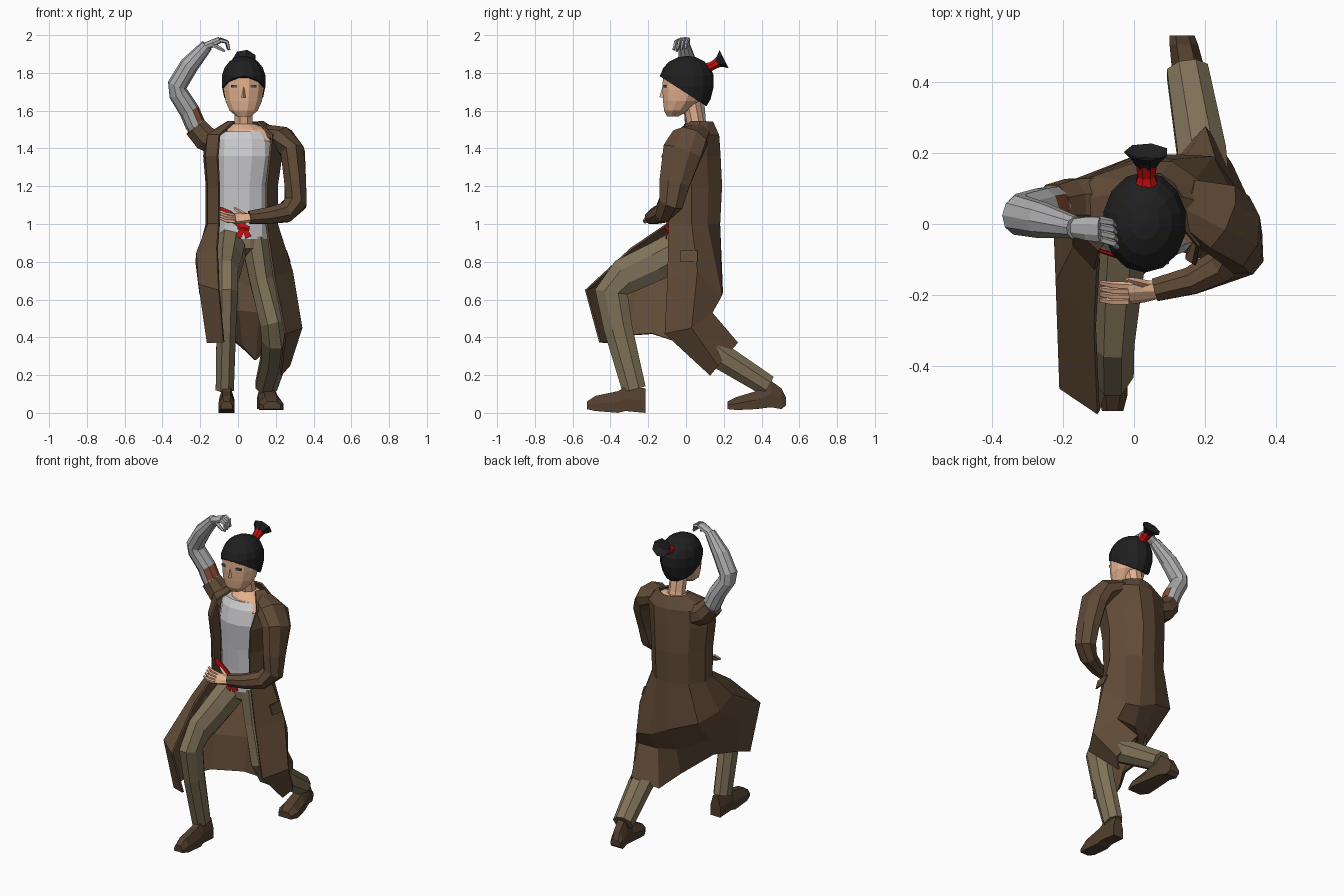
import bpy, bmesh, math
from mathutils import Vector as V


def material(name, r, g, b):
    m = bpy.data.materials.new(name)
    m.diffuse_color = (r, g, b, 1)
    return m


COAT = material("coat brown", .118, .069, .038)
PANTS = material("trouser khaki", .215, .168, .098)
SHIRT = material("shirt pale grey", .60, .60, .62)
SKIN = material("skin", .77, .44, .275)
HAIR = material("hair black", .014, .014, .015)
METAL = material("arm grey", .42, .42, .43)
RED = material("sash red", .55, .004, .004)
SHOE = material("shoe brown", .085, .05, .028)
RUST = material("rust patch", .27, .075, .04)
EYE = material("eye dark", .08, .08, .085)


def finish(name, bm, *mats):
    bmesh.ops.recalc_face_normals(bm, faces=bm.faces)
    me = bpy.data.meshes.new(name)
    bm.to_mesh(me)
    bm.free()
    ob = bpy.data.objects.new(name, me)
    bpy.context.collection.objects.link(ob)
    for m in mats:
        me.materials.append(m)
    return ob


def skin(name, rings, mat, closed=True):
    """Join point rows with quads; closed rows become capped tubes."""
    bm = bmesh.new()
    rows = [[bm.verts.new(p) for p in r] for r in rings]
    n = len(rows[0])
    for a, b in zip(rows, rows[1:]):
        for i in range(n if closed else n - 1):
            j = (i + 1) % n
            bm.faces.new((a[i], a[j], b[j], b[i]))
    if closed:
        bm.faces.new(rows[0])
        bm.faces.new(rows[-1])
    return finish(name, bm, mat)


def tube(name, path, mat, ref=(1, 0, 0), sides=8):
    """path: (x, y, z, radius along ref, other radius)"""
    pts = [V(p[:3]) for p in path]
    rings = []
    for i, p in enumerate(path):
        t = (pts[min(i + 1, len(pts) - 1)] - pts[max(i - 1, 0)]).normalized()
        a = V(ref)
        a = (a - t * a.dot(t)).normalized()
        b = t.cross(a)
        rings.append([pts[i] + a * p[3] * math.cos(k) + b * p[4] * math.sin(k)
                      for k in [math.tau * (s + .5) / sides for s in range(sides)]])
    return skin(name, rings, mat)


def loft(name, rows, mat, sides=12):
    """rows: (z, centre x, centre y, radius x, radius y)"""
    return skin(name, [[(cx + rx * math.cos(k), cy + ry * math.sin(k), z)
                        for k in [math.tau * (s + .5) / sides for s in range(sides)]]
                       for z, cx, cy, rx, ry in rows], mat)


def shoe(name, rows):
    """rows: (y, centre x, half width, bottom, top)"""
    skin(name, [[(c - w, y, b), (c + w, y, b), (c + w, y, (b + t) / 2), (c + w * .5, y, t),
                 (c - w * .5, y, t), (c - w, y, (b + t) / 2)] for y, c, w, b, t in rows], SHOE)


def hand(name, wrist, knuckle, mid, tip, spread, thumb, mat):
    w, k, m, t, s = V(wrist), V(knuckle), V(mid), V(tip), V(spread)
    tube(name + "_palm", [(*w, .028, .022), (*w.lerp(k, .5), .036, .02), (*k, .038, .016)], mat, spread)
    for i in range(4):
        o = s * (i - 1.5) * .019
        tube(f"{name}_finger_{i + 1}", [(*(k + o), .011, .011), (*(m + o * 1.1), .01, .01),
                                        (*(t + o * 1.15), .007, .007)], mat, spread, 5)
    base = w.lerp(k, .4) + s * .025
    tube(name + "_thumb", [(*base, .013, .012), (*base.lerp(V(thumb), .6), .011, .01),
                           (*thumb, .006, .006)], mat, (.3, .5, .8), 5)


# legs: bent front leg and stretched back leg
tube("front_trouser_leg", [(-.035, .03, .90, .09, .11), (-.05, -.16, .80, .078, .108),
     (-.06, -.32, .725, .066, .105), (-.06, -.395, .64, .064, .095), (-.062, -.36, .45, .056, .082),
     (-.07, -.275, .125, .052, .068)], PANTS)
tube("back_trouser_leg", [(.09, .04, .92, .08, .115), (.125, .02, .70, .068, .095),
     (.185, -.005, .48, .075, .088), (.2, .04, .40, .08, .088), (.19, .2, .29, .074, .074),
     (.15, .43, .145, .063, .062)], PANTS)
loft("trouser_seat", [(.83, .03, .05, .08, .07), (.87, .03, .03, .13, .11),
     (.96, .03, .04, .14, .125)], PANTS)
shoe("front_shoe", [(-.525, -.06, .03, .02, .06), (-.48, -.06, .042, .01, .09),
     (-.36, -.06, .042, 0, .115), (-.32, -.06, .04, .01, .14), (-.215, -.06, .035, 0, .13)])
shoe("back_shoe", [(.22, .18, .045, .02, .06), (.27, .175, .065, .015, .085),
     (.37, .165, .055, .02, .115), (.45, .15, .045, .03, .17), (.505, .14, .04, .02, .13),
     (.53, .135, .035, .04, .08)])

# shirt, chest and neck
loft("shirt", [(.92, .03, .02, .14, .105), (1.05, .025, .02, .14, .105), (1.2, .025, .015, .14, .11),
     (1.36, .035, .005, .155, .115), (1.45, .035, .015, .15, .10), (1.49, .03, .02, .125, .075)], SHIRT)
loft("upper_chest", [(1.44, .075, .025, .15, .098), (1.5, .055, .045, .115, .085),
     (1.53, .03, .055, .06, .052)], SKIN)
tube("neck", [(.03, .07, 1.47, .058, .052), (.03, .05, 1.54, .052, .048), (.03, .03, 1.64, .052, .05)], SKIN)

# coat: drape lines from waist to hem, running from front edge round the back to the other edge
drape = [
    [(-.10, -.10, 1.0), (-.11, -.29, .87), (-.10, -.53, .65), (-.075, -.455, .375)],
    [(-.155, -.04, 1.0), (-.215, -.16, .85), (-.205, -.46, .68), (-.16, -.42, .37)],
    [(-.165, .05, 1.0), (-.22, -.02, .80), (-.20, -.26, .64), (-.15, -.31, .41)],
    [(-.11, .13, 1.0), (-.17, .12, .76), (-.13, -.05, .58), (-.07, -.18, .42)],
    [(0, .175, 1.0), (0, .185, .70), (0, .10, .54), (.02, .03, .35)],
    [(.085, .175, 1.0), (.12, .19, .64), (.11, .13, .53), (.09, .15, .28)],
    [(.16, .11, 1.0), (.22, .185, .62), (.24, .135, .53), (.2, .27, .37)],
    [(.205, .03, 1.0), (.285, .06, .75), (.335, .03, .45), (.27, .17, .25)],
    [(.15, -.09, 1.0), (.19, -.095, .72), (.25, -.11, .42), (.225, .13, .2)]]
skirt = list(zip(*drape))
upper = [[(cx + (x - .02) * sx, cy + (y - .05) * sy, z) for x, y, _ in skirt[0]]
         for z, cx, cy, sx, sy in [(1.54, .04, .085, .5, .42), (1.47, .035, .06, 1.1, .88),
                                   (1.36, .025, .04, 1.1, 1.1), (1.2, .02, .05, 1.0, 1.08)]]
coat = skin("open_coat", upper + skirt, COAT, closed=False)
mod = coat.modifiers.new("cloth thickness", "SOLIDIFY")
mod.thickness, mod.offset = .012, 0

# coat pocket flap
skin("pocket_flap", [[(.245, -.03, .86), (.25, .06, .86), (.27, .06, .80), (.26, -.03, .80)],
                     [(.254, -.03, .86), (.259, .06, .86), (.279, .06, .80), (.269, -.03, .80)]], COAT)

# sleeves
tube("long_sleeve", [(.14, .065, 1.48, .07, .05), (.235, .02, 1.45, .105, .07), (.29, -.02, 1.38, .112, .068),
     (.303, -.06, 1.22, .088, .062), (.305, -.08, 1.11, .07, .064), (.25, -.118, 1.06, .052, .057),
     (.16, -.16, 1.045, .042, .047), (.06, -.185, 1.035, .035, .037)], COAT, (0, 1, 0))
tube("torn_sleeve", [(-.10, .055, 1.42, .08, .07), (-.175, .055, 1.455, .078, .072),
     (-.228, .05, 1.515, .065, .064)], COAT, (0, 1, 0))

# bare grey arm with a rust patch on the inner face
arm = tube("raised_arm", [(-.18, .055, 1.45, .055, .05), (-.228, .05, 1.53, .058, .054),
           (-.258, .045, 1.60, .058, .054), (-.315, .03, 1.69, .058, .052), (-.322, .025, 1.735, .058, .052),
           (-.258, .01, 1.84, .052, .05), (-.165, -.01, 1.945, .032, .033)], METAL, (0, 1, 0), 10)
arm.data.materials.append(RUST)
for f in arm.data.polygons:
    if 1.53 < f.center.z < 1.60 and f.normal.dot(V((.8, -.3, .45)).normalized()) > .78:
        f.material_index = 1

# hands
hand("raised_hand", (-.17, -.01, 1.94), (-.095, -.015, 1.975), (-.06, -.025, 1.965), (-.05, -.035, 1.925),
     (.1, -.95, -.1), (-.07, -.05, 1.915), METAL)
hand("waist_hand", (.07, -.184, 1.033), (-.015, -.195, 1.03), (-.06, -.195, 1.035), (-.095, -.19, 1.05),
     (0, .75, .6), (-.02, -.155, 1.085), SKIN)

# sash across the front with a knot and two tails
tube("sash_band", [(-.11, -.07, 1.075, .024, .006), (-.05, -.09, 1.052, .024, .006),
     (.03, -.094, .985, .024, .006)], RED, (0, 0, 1), 6)
tube("sash_knot", [(.0, -.096, .985, .015, .012), (.03, -.10, .98, .02, .015), (.06, -.096, .975, .015, .012)],
     RED, (0, 0, 1), 6)
for i, x in enumerate((.0, .055)):
    tube(f"sash_tail_{i + 1}", [(.03, -.096, .985, .014, .006), (x, -.104, .93, .025, .005)], RED, sides=4)

# head
loft("face", [(1.57, .03, -.07, .04, .032), (1.60, .03, -.05, .077, .068), (1.65, .03, -.025, .10, .10),
     (1.71, .03, -.01, .11, .118), (1.77, .03, 0, .112, .127), (1.83, .03, 0, .095, .11)], SKIN)
skin("nose", [[(.023, -.118, 1.72), (.037, -.118, 1.72), (.03, -.125, 1.725)],
              [(.014, -.115, 1.667), (.046, -.115, 1.667), (.03, -.141, 1.672)]], SKIN)
for side, s in (("right", -1), ("left", 1)):
    cx = .03 + s * .052
    skin(f"{side}_eye", [[(cx + dx, -.113 + s * .3 * dx + d, 1.729 + dz)
         for dx, dz in ((-.016, -.007), (.016, -.007), (.016, .007), (-.016, .007))]
         for d in (-.004, .004)], EYE)

# hair cap, cut on a slope from forehead to nape
bm = bmesh.new()
bmesh.ops.create_uvsphere(bm, u_segments=14, v_segments=9, radius=1)
for v in bm.verts:
    low = v.co.z < 0
    v.co = V((.03 + v.co.x * .12, .005 + v.co.y * .144, 1.765 + v.co.z * (.21 if low else .125)))
bmesh.ops.bisect_plane(bm, geom=bm.verts[:] + bm.edges[:] + bm.faces[:], plane_co=(0, .005, 1.69),
                       plane_no=(0, .54, .84), clear_inner=True)
bmesh.ops.holes_fill(bm, edges=[e for e in bm.edges if e.is_boundary], sides=0)
finish("hair_cap", bm, HAIR)
tube("hair_tie", [(.035, .10, 1.82, .038, .036), (.035, .135, 1.835, .026, .024),
     (.035, .17, 1.855, .032, .028)], RED)
tube("ponytail", [(.035, .15, 1.845, .022, .02), (.035, .178, 1.86, .04, .032),
     (.035, .202, 1.873, .064, .056), (.035, .182, 1.862, .02, .015)], HAIR, sides=7)
